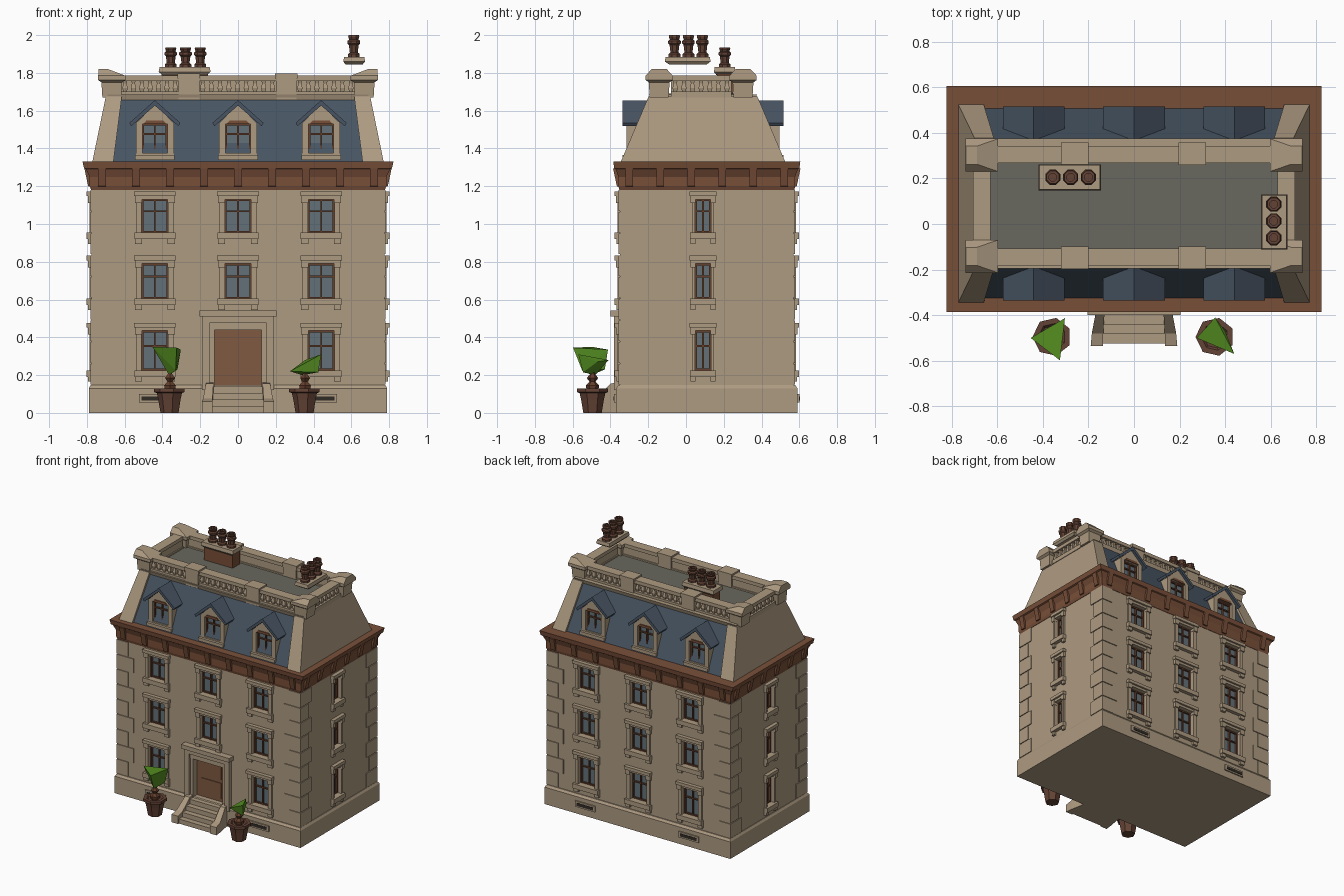
import bpy, bmesh, math
from mathutils import Matrix, Vector

if "Cube" in bpy.data.objects:
    bpy.data.objects.remove(bpy.data.objects["Cube"])

def material(name, rgb):
    m = bpy.data.materials.new(name)
    m.diffuse_color = (*rgb, 1)
    m.use_nodes = True
    m.node_tree.nodes["Principled BSDF"].inputs["Base Color"].default_value = m.diffuse_color
    return m

STONE = material("tan stone", (0.42, 0.325, 0.22))
BROWN = material("cornice brown", (0.19, 0.078, 0.04))
SLATE = material("blue slate", (0.065, 0.09, 0.125))
LEAD = material("grey roof", (0.14, 0.14, 0.115))
WOOD = material("dark wood", (0.13, 0.05, 0.026))
DOOR = material("door brown", (0.215, 0.1, 0.055))
CLAY = material("clay pot", (0.125, 0.055, 0.035))
GLASS = material("window glass", (0.125, 0.165, 0.19))
LEAF = material("leaf green", (0.09, 0.27, 0.015))
DARK = material("dark opening", (0.03, 0.025, 0.02))

parts, I = {}, Matrix()

def loft(name, mat, rings, M=I):
    """Skin a stack of point rings, capped at both ends, into the named part."""
    bm = parts.setdefault(name, (bmesh.new(), mat))[0]
    vs = [[bm.verts.new(M @ Vector(p)) for p in r] for r in rings]
    n = len(vs[0])
    for a, b in zip(vs, vs[1:]):
        for i in range(n):
            bm.faces.new((a[i], a[(i + 1) % n], b[(i + 1) % n], b[i]))
    bm.faces.new(vs[0][::-1])
    bm.faces.new(vs[-1])

def rect(x0, x1, y0, y1, z):
    return [(x0, y0, z), (x1, y0, z), (x1, y1, z), (x0, y1, z)]

def box(name, mat, x0, x1, y0, y1, z0, z1, M=I):
    loft(name, mat, [rect(x0, x1, y0, y1, z0), rect(x0, x1, y0, y1, z1)], M)

def prism_x(name, mat, yz, x0, x1, M=I):
    loft(name, mat, [[(x, y, z) for y, z in yz] for x in (x0, x1)], M)

def prism_y(name, mat, xz, y0, y1, M=I):
    loft(name, mat, [[(x, y, z) for x, z in xz] for y in (y0, y1)], M)

def lathe(name, mat, cx, cy, prof, n=8):
    loft(name, mat, [[(cx + r * math.cos(math.tau * (i + .5) / n),
                       cy + r * math.sin(math.tau * (i + .5) / n), z)
                      for i in range(n)] for r, z in prof])

CY, HX, HY = 0.11, 0.775, 0.46          # wall centre and half sizes
RY = 0.09                               # roof centre in y

def facade(angle, cy=CY):               # local -y points outward
    return Matrix.Translation((0, cy, 0)) @ Matrix.Rotation(angle, 4, 'Z')

# plinth, walls
def slab(name, mat, levels, cy=CY):
    loft(name, mat, [rect(-hx, hx, cy - hy, cy + hy, z) for hx, hy, z in levels])

slab("plinth", STONE, [(.79, .48, 0), (.79, .48, .13), (.78, .468, .147)])
slab("walls", STONE, [(HX, HY, .14), (HX, HY, 1.2)])

# quoins at the four corners
for sx in (-1, 1):
    for sy in (-1, 1):
        for i in range(9):
            z, long = .147 + i * .115, i % 2
            lx, ly = (.135, .09) if long else (.09, .125)
            xs = sorted((sx * (HX - lx), sx * (HX + .007)))
            ys = sorted((CY + sy * (HY - ly), CY + sy * (HY + .007)))
            box("quoins", STONE, *xs, *ys, z + .003, z + .112)

def sash(M, u, y, w, z0, z1, cutter):
    """Recessed opening with glass, frame, mullion and glazing bars."""
    box(cutter, DARK, u - w, u + w, y - .05, y + .04, z0, z1, M)
    box("window_glass", GLASS, u - w, u + w, y + .032, y + .04, z0, z1, M)
    t, h = .009, (z0 + z1) / 2
    for a in (-w, w - t, -t / 2):
        box("window_sashes", WOOD, u + a, u + a + t, y + .018, y + .034, z0, z1, M)
    for c in (z0, z1 - t, h + .02):
        box("window_sashes", WOOD, u - w, u + w, y + .02, y + .034, c, c + t, M)

def window(M, u, y, w, z0, z1):
    sash(M, u, y, w, z0, z1, "wall_cutter")
    k = w / .07
    a = w + .028 * k
    for s in (-1, 1):
        xs = sorted((u + s * w, u + s * a))
        box("window_surrounds", STONE, *xs, y - .012, y + .01, z0 - .02, z1 + .02, M)
        xs = sorted((u + s * (a - .03 * k), u + s * (a + .008)))
        box("window_surrounds", STONE, *xs, y - .02, y + .01, z1 - .02, z1 + .02, M)
        box("window_sills", STONE, *xs, y - .018, y + .01, z0 - .06, z0 - .03, M)
    box("window_lintels", STONE, u - a, u + a, y - .014, y + .01, z1, z1 + .02, M)
    box("window_lintels", STONE, u - a - .012, u + a + .012, y - .028, y + .01, z1 + .018, z1 + .042, M)
    box("window_sills", STONE, u - a - .01, u + a + .01, y - .028, y + .01, z0 - .035, z0, M)

# windows on all four sides
ROWS = ((.225, .435), (.605, .79), (.955, 1.13))
for ang in (0, math.pi):
    for u in (-.44, 0, .44):
        for r, (z0, z1) in enumerate(ROWS):
            if not (ang == 0 and u == 0 and r == 0):
                window(facade(ang), u, -HY, .07, z0, z1)
        if u:                           # cellar vents
            box("vent_frames", STONE, u - .085, u + .085, -.49, -.47, .055, .1, facade(ang))
            box("vents", DARK, u - .07, u + .07, -.493, -.485, .066, .088, facade(ang))
for s in (-1, 1):
    for z0, z1 in ROWS:
        window(facade(s * math.pi / 2), -.02 * s, -HX, .042, z0, z1)

# door with pilasters and hood
F = facade(0)
box("wall_cutter", DARK, -.125, .125, -.55, -.415, .146, .44, F)
box("door", DOOR, -.125, .125, -.43, -.41, .14, .44, F)
for z0, z1 in ((.17, .29), (.315, .415)):
    box("door_panels", DOOR, -.085, .085, -.436, -.42, z0, z1, F)
for s in (-1, 1):
    for a, b, d, z in ((.125, .155, .475, .47), (.15, .19, .49, .48)):
        box("door_surround", STONE, *sorted((s * a, s * b)), -d, -.44, .12, z, F)
box("door_surround", STONE, -.16, .16, -.48, -.44, .44, .49, F)
box("door_hood", STONE, -.19, .19, -.49, -.44, .475, .515, F)
box("door_hood", STONE, -.205, .205, -.51, -.44, .51, .542, F)

# entrance steps and sloping cheek walls
for i in range(4):
    box("steps", STONE, -.14, .14, -.525 + i * .042, -.33, 0, .035 * (i + 1))
for s in (-1, 1):
    cheek = [(s * .135, s * .19, -.535, .05), (s * .125, s * .165, -.36, .165)]
    loft("step_cheeks", STONE, [[(a, y, 0), (b, y, 0), (b, y, z), (a, y, z)]
         for a, b, y, z in [(s * .135, s * .19, -.535, .06), (s * .135, s * .185, -.48, .075),
                            (s * .13, s * .17, -.40, .155), (s * .13, s * .165, -.34, .165)]])

# brown cornice with brackets
slab("cornice", BROWN, [(.778, .463, 1.18), (.785, .468, 1.2), (.785, .468, 1.25), (.805, .482, 1.29),
                        (.815, .49, 1.295), (.823, .495, 1.33)])
for ang, half, d, n in ((0, .72, .468, 9), (math.pi, .72, .468, 9),
                        (math.pi / 2, .41, .785, 6), (-math.pi / 2, .41, .785, 6)):
    for i in range(n):
        u = -half + 2 * half * i / (n - 1)
        prism_x("cornice_brackets", BROWN, [(-d + .02, 1.195), (-d - .008, 1.2), (-d - .028, 1.293),
                (-d + .02, 1.293)], u - .02, u + .02, facade(ang))

# mansard roof: slate slopes, stone gable ends, flat top
slab("mansard_slopes", SLATE, [(.68, .42, 1.32), (.63, .27, 1.67)], RY)
for s in (-1, 1):
    loft("gable_ends", STONE, [rect(*sorted((s * a, s * b)), RY - h, RY + h, z) for a, b, h, z in
         ((.66, .772, .437, 1.325), (.615, .7, .288, 1.675))])
slab("roof_edge", STONE, [(.69, .275, 1.655), (.69, .285, 1.685)], RY)
slab("flat_roof", LEAD, [(.65, .24, 1.68), (.65, .24, 1.692)], RY)

# parapet: rails, backing, balusters, piers
def run(M, d, u0, u1):
    box("parapet_rails", STONE, u0, u1, -d - .038, -d + .038, 1.67, 1.702, M)
    box("parapet_rails", STONE, u0, u1, -d - .038, -d + .038, 1.758, 1.785, M)
    box("parapet_backing", STONE, u0, u1, -d - .008, -d + .03, 1.69, 1.77, M)
    n = int((u1 - u0) / .042)
    for i in range(n):
        u = u0 + (i + .5) * (u1 - u0) / n
        loft("balusters", STONE, [rect(u - r, u + r, -d - .016 - r, -d - .016 + r, z)
             for r, z in ((.009, 1.7), (.014, 1.72), (.008, 1.745), (.012, 1.76))], M)

for ang in (0, math.pi):
    M = facade(ang, RY - .01)
    m = 1 if ang == 0 else -1           # piers line up front to back
    a, b = sorted((-.26 * m, .255 * m))
    for u0, u1 in ((-.62, a - .05), (a + .05, b - .05), (b + .05, .62)):
        run(M, .225, u0, u1)
    for u in (a, b):
        box("parapet_piers", STONE, u - .055, u + .055, -.27, -.183, 1.66, 1.775, M)
        box("parapet_piers", STONE, u - .06, u + .06, -.277, -.178, 1.77, 1.797, M)
    run(facade(math.pi / 2 * m, RY - .01), .668, -.16, .16)
for sx in (-1, 1):
    for sy in (-1, 1):
        x, y = sx * .668, RY - .01 + sy * .222
        loft("corner_blocks", STONE, [rect(x - r, x + r, y - r, y + r, z) for r, z in
             ((.05, 1.67), (.055, 1.75), (.072, 1.762), (.072, 1.785))] +
             [rect(x + sx * .045 - .025, x + sx * .045 + .025, y - .04, y + .04, 1.82)])

# dormers front and back
for ang in (0, math.pi):
    M = facade(ang, RY)
    for u in (-.44, 0, .44):
        prism_y("dormer_bodies", STONE, [(u - .1, 1.335), (u + .1, 1.335), (u + .1, 1.535), (u, 1.632),
                (u - .1, 1.535)], -.405, -.25, M)
        for s in (-1, 1):
            prism_y("dormer_roofs", SLATE, [(u, 1.627), (u, 1.655), (u + s * .135, 1.535),
                    (u + s * .125, 1.518)], -.425, -.22, M)
        sash(M, u, -.405, .066, 1.375, 1.53, "dormer_cutter")
        box("dormer_sills", STONE, u - .105, u + .105, -.425, -.39, 1.34, 1.365, M)
        prism_y("dormer_heads", BROWN, [(u - .06, 1.53), (u + .06, 1.53), (u + .045, 1.548),
                (u - .045, 1.548)], -.412, -.39, M)

# chimneys and pots
def chimney_pot(x, y, z, h):
    lathe("chimney_pots", CLAY, x, y, [(r, z + h * t) for r, t in ((.034, 0), (.034, .14), (.023, .22),
          (.028, .55), (.036, .62), (.036, .74), (.026, .8), (.032, .92), (.03, 1), (.018, 1), (.018, .8))])

box("chimney_stack", BROWN, -.405, -.16, .163, .25, 1.68, 1.8)
loft("chimney_caps", STONE, [rect(-.4, -.165, .16, .25, 1.79), rect(-.42, -.145, .148, .262, 1.805),
                             rect(-.415, -.15, .152, .258, 1.832)])
loft("chimney_caps", STONE, [rect(.57, .66, -.09, .11, 1.845), rect(.557, .673, -.112, .13, 1.86),
                             rect(.562, .668, -.108, .126, 1.885)])
for i in (-1, 0, 1):
    chimney_pot(-.278 + .078 * i, .205, 1.83, .105)
    chimney_pot(.613, .013 + .074 * i, 1.883, .117)

# potted plants
for x, top in ((-.36, [(-.453, -.50, .35), (-.303, -.413, .335), (-.325, -.598, .345), (-.32, -.43, .23),
                       (-.365, -.5, .2), (-.33, -.55, .225)]),
               (.355, [(.275, -.5, .22), (.356, -.41, .28), (.44, -.57, .31), (.425, -.545, .215),
                       (.34, -.48, .2), (.4, -.47, .27)])):
    lathe("plant_pots", CLAY, x, -.495, [(.05, 0), (.062, .07), (.07, .105), (.085, .11), (.085, .13),
                                         (.06, .13), (.05, .12)], 7)
    lathe("plant_stems", WOOD, x, -.495, [(.03, .12), (.036, .145), (.016, .165), (.03, .185), (.014, .205),
                                          (.01, .23)], 6)
    bm = parts.setdefault("foliage", (bmesh.new(), LEAF))[0]
    bmesh.ops.convex_hull(bm, input=[bm.verts.new(p) for p in top])

# turn the parts into objects and cut the openings
obs = {}
for name, (bm, mat) in parts.items():
    bmesh.ops.recalc_face_normals(bm, faces=bm.faces)
    me = bpy.data.meshes.new(name)
    bm.to_mesh(me)
    bm.free()
    me.materials.append(STONE if name.endswith("cutter") else mat)
    obs[name] = bpy.data.objects.new(name, me)
    bpy.context.collection.objects.link(obs[name])
for target, cutter in (("walls", "wall_cutter"), ("dormer_bodies", "dormer_cutter")):
    mod = obs[target].modifiers.new("openings", 'BOOLEAN')
    mod.operation, mod.solver, mod.object = 'DIFFERENCE', 'EXACT', obs[cutter]
    obs[cutter].hide_render = True
    obs[cutter].display_type = 'WIRE'
